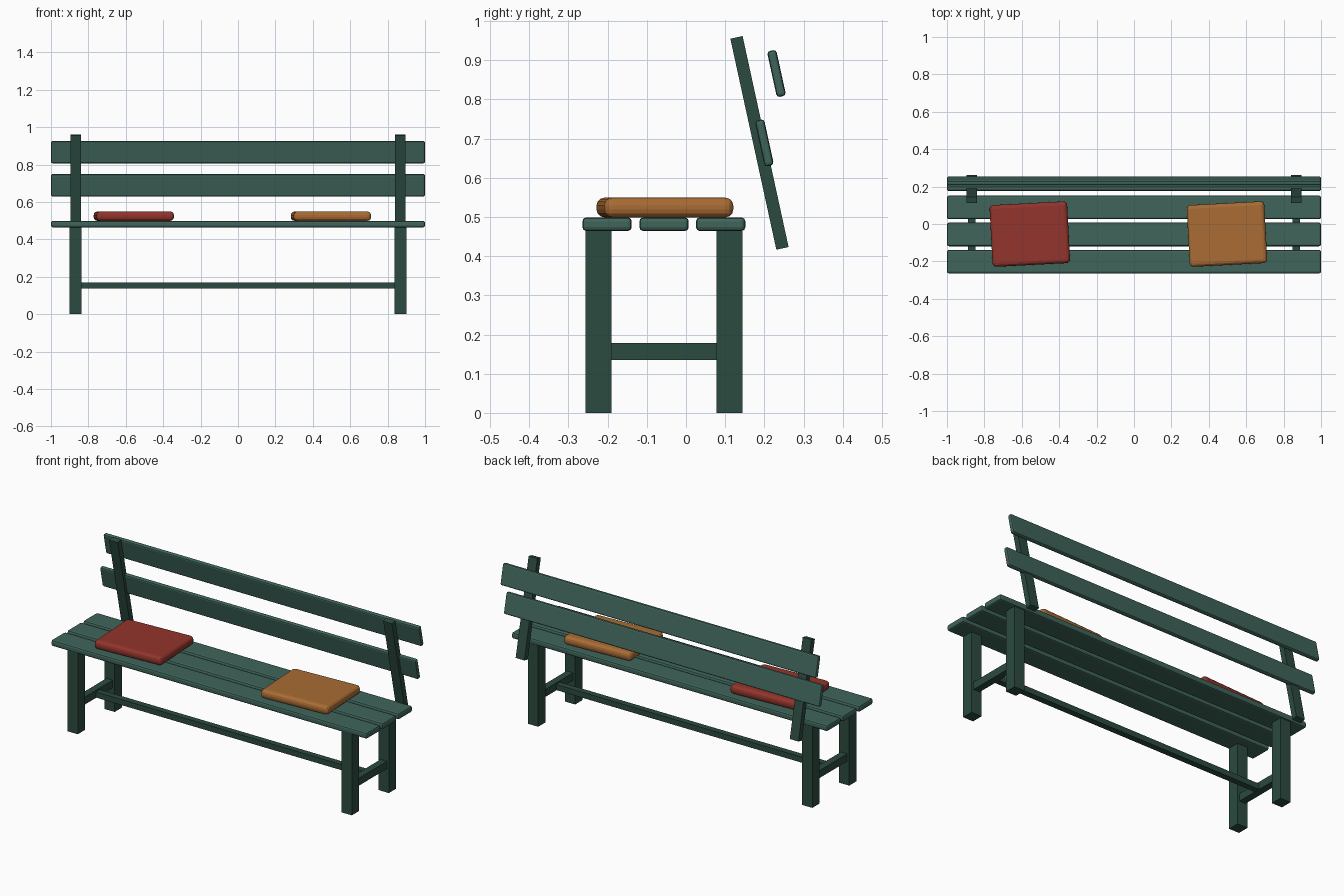
import bpy, math
from mathutils import Matrix

if "Cube" in bpy.data.objects:
    bpy.data.objects.remove(bpy.data.objects["Cube"])


def material(name, color):
    m = bpy.data.materials.new(name)
    m.diffuse_color = (*color, 1)
    m.use_nodes = True
    m.node_tree.nodes["Principled BSDF"].inputs["Base Color"].default_value = m.diffuse_color
    return m


SLAT = material("slat_green", (0.05, 0.13, 0.105))
FRAME = material("frame_green", (0.025, 0.07, 0.05))
RED = material("cushion_red", (0.29, 0.035, 0.025))
OCHRE = material("cushion_ochre", (0.40, 0.15, 0.035))


def box(name, center, size, mat, bevel=0, segments=2, tilt=0, turn=0):
    """Box with optional rounded edges, tilt about x and turn about z."""
    bpy.ops.mesh.primitive_cube_add(size=1, location=center)
    ob = bpy.context.object
    ob.name = name
    ob.data.transform(Matrix.Diagonal((*size, 1)))
    ob.rotation_euler = (math.radians(tilt), 0, math.radians(turn))
    ob.data.materials.append(mat)
    if bevel:
        b = ob.modifiers.new("rounded_edges", 'BEVEL')
        b.width, b.segments = bevel, segments
    return ob


MID_Y = -0.056
LEG_X = 0.868
LEAN = 12.3

# Seat slats
for i, y in enumerate((-0.2015, MID_Y, 0.0885)):
    box(f"seat_slat_{i + 1}", (0, y, 0.4815), (2, 0.126, 0.035), SLAT, 0.01)

# Legs, side stretchers and leaning back posts
for side, s in (("left", -1), ("right", 1)):
    x = s * LEG_X
    for end, y in (("front", -0.223), ("back", 0.111)):
        box(f"{end}_leg_{side}", (x, y, 0.232), (0.065, 0.066, 0.464), FRAME)
    box(f"side_stretcher_{side}", (x, MID_Y, 0.157), (0.04, 0.27, 0.043), FRAME)
    box(f"back_post_{side}", (x, 0.1875, 0.689), (0.055, 0.032, 0.551), FRAME, tilt=LEAN)

# Long stretcher between the leg frames
box("long_stretcher", (0, MID_Y, 0.153), (2 * LEG_X - 0.03, 0.035, 0.032), FRAME)

# Backrest slats
box("back_slat_upper", (0, 0.231, 0.866), (2, 0.024, 0.12), SLAT, 0.008, tilt=LEAN)
box("back_slat_lower", (0, 0.2, 0.689), (2, 0.024, 0.12), SLAT, 0.008, tilt=LEAN)

# Seat cushions
for name, x, mat in (("cushion_left", -0.557, RED), ("cushion_right", 0.497, OCHRE)):
    box(name, (x, MID_Y + 0.002, 0.524), (0.415, 0.33, 0.05), mat, 0.02, 3, turn=3)
